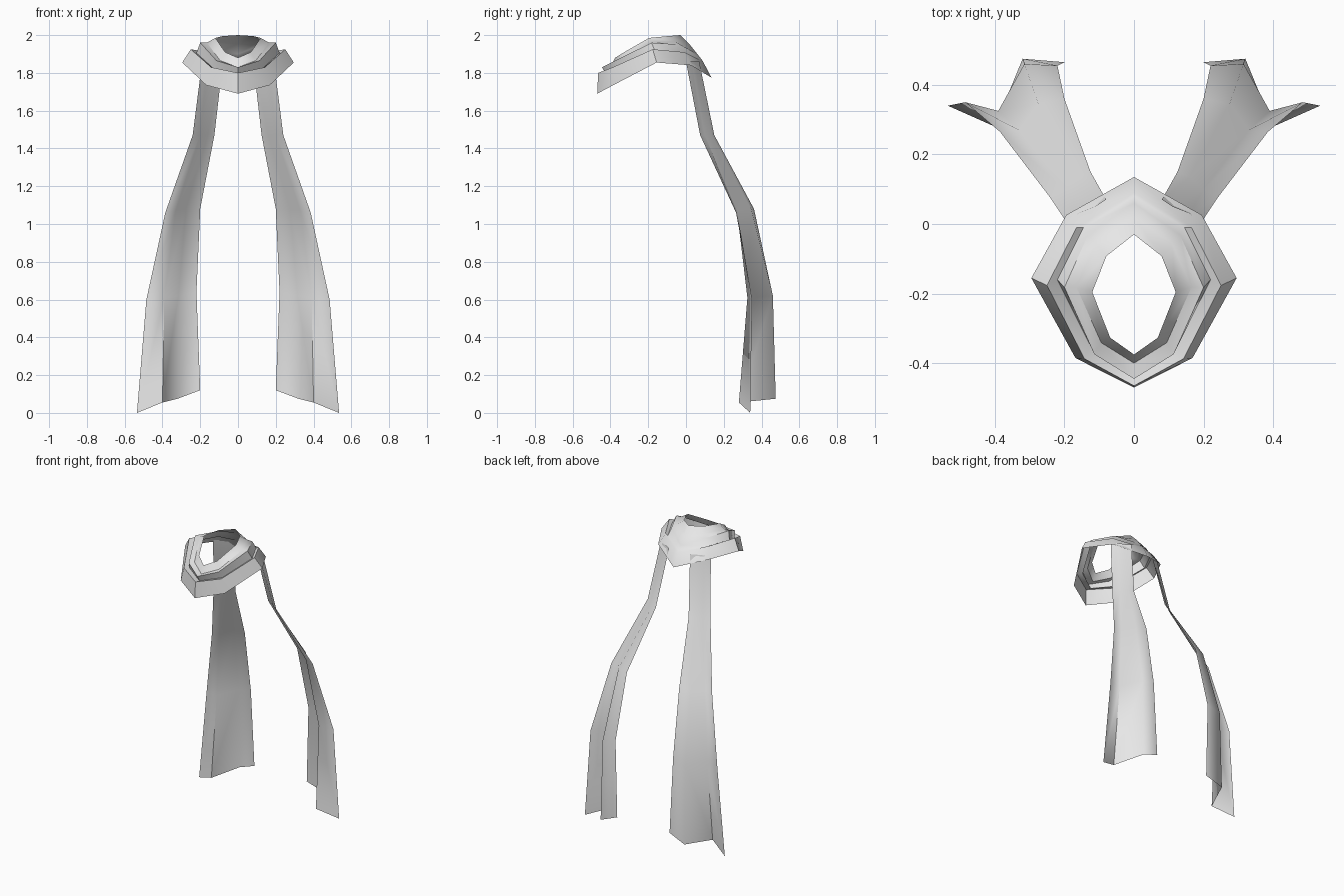
import bpy
import bmesh
import math

cube = bpy.data.objects.get("Cube")
if cube:
    bpy.data.objects.remove(cube, do_unlink=True)

cloth = bpy.data.materials.new("pale grey cloth")
cloth.use_nodes = True
colour = (0.8, 0.8, 0.8, 1)
cloth.diffuse_color = colour
cloth.node_tree.nodes["Principled BSDF"].inputs["Base Color"].default_value = colour


def loft(name, rows, closed, flip, crease):
    """Join rows of points into an open sheet or a closed band."""
    bm = bmesh.new()
    grid = [[bm.verts.new(point) for point in row] for row in rows]
    count = len(rows[0])
    for low, high in zip(grid, grid[1:]):
        for i in range(count if closed else count - 1):
            j = (i + 1) % count
            face = bm.faces.new((low[i], low[j], high[j], high[i]))
            if flip:
                face.normal_flip()
    mesh = bpy.data.meshes.new(name)
    bm.to_mesh(mesh)
    bm.free()
    mesh.materials.append(cloth)
    obj = bpy.data.objects.new(name, mesh)
    bpy.context.collection.objects.link(obj)
    bpy.ops.object.select_all(action="DESELECT")
    obj.select_set(True)
    bpy.context.view_layer.objects.active = obj
    bpy.ops.object.shade_smooth_by_angle(angle=math.radians(crease))
    return obj


# Eight-sided ring outline: width and depth fractions from back to front
SPREAD = (0, 0.66, 1, 0.57, 0)
DEPTH = (0, 0.18, 0.48, 0.86, 1)


def ring(width, back, front, heights):
    half = [(width * s, back + (front - back) * d, z)
            for s, d, z in zip(SPREAD, DEPTH, heights)]
    return half + [(-x, y, z) for x, y, z in half[3:0:-1]]


# Neck wrap: folded layers rising from the outer hem to the neck opening
loft("neck_wrap", [
    ring(0.295, 0.135, -0.47, (1.775, 1.84, 1.855, 1.735, 1.69)),
    ring(0.25, 0.09, -0.465, (1.86, 1.91, 1.925, 1.83, 1.80)),
    ring(0.22, 0.08, -0.42, (1.875, 1.90, 1.905, 1.82, 1.79)),
    ring(0.20, 0.06, -0.445, (1.90, 1.95, 1.96, 1.865, 1.83)),
    ring(0.165, 0.02, -0.40, (1.95, 1.965, 1.96, 1.865, 1.83)),
    ring(0.12, -0.03, -0.375, (2.0, 1.995, 1.985, 1.91, 1.88)),
], closed=True, flip=True, crease=50)

# Tail rows run from top to hem, each from the inner to the outer edge
TAIL = (
    ((0.08, 0.07, 1.86), (0.11, 0.05, 1.86), (0.16, 0.03, 1.86), (0.19, 0.0, 1.86)),
    ((0.125, 0.15, 1.47), (0.16, 0.135, 1.47), (0.2, 0.1, 1.47), (0.24, 0.075, 1.47)),
    ((0.2, 0.36, 1.08), (0.275, 0.345, 1.08), (0.33, 0.27, 1.07), (0.385, 0.265, 1.06)),
    ((0.22, 0.455, 0.64), (0.315, 0.46, 0.62), (0.39, 0.325, 0.61), (0.485, 0.35, 0.6)),
    ((0.2, 0.465, 0.12), (0.32, 0.475, 0.075), (0.4, 0.28, 0.055), (0.535, 0.34, 0.0)),
)
for name, side in (("left_tail", 1), ("right_tail", -1)):
    rows = [[(side * x, y, z) for x, y, z in row] for row in TAIL]
    loft(name, rows, closed=False, flip=side > 0, crease=80)
